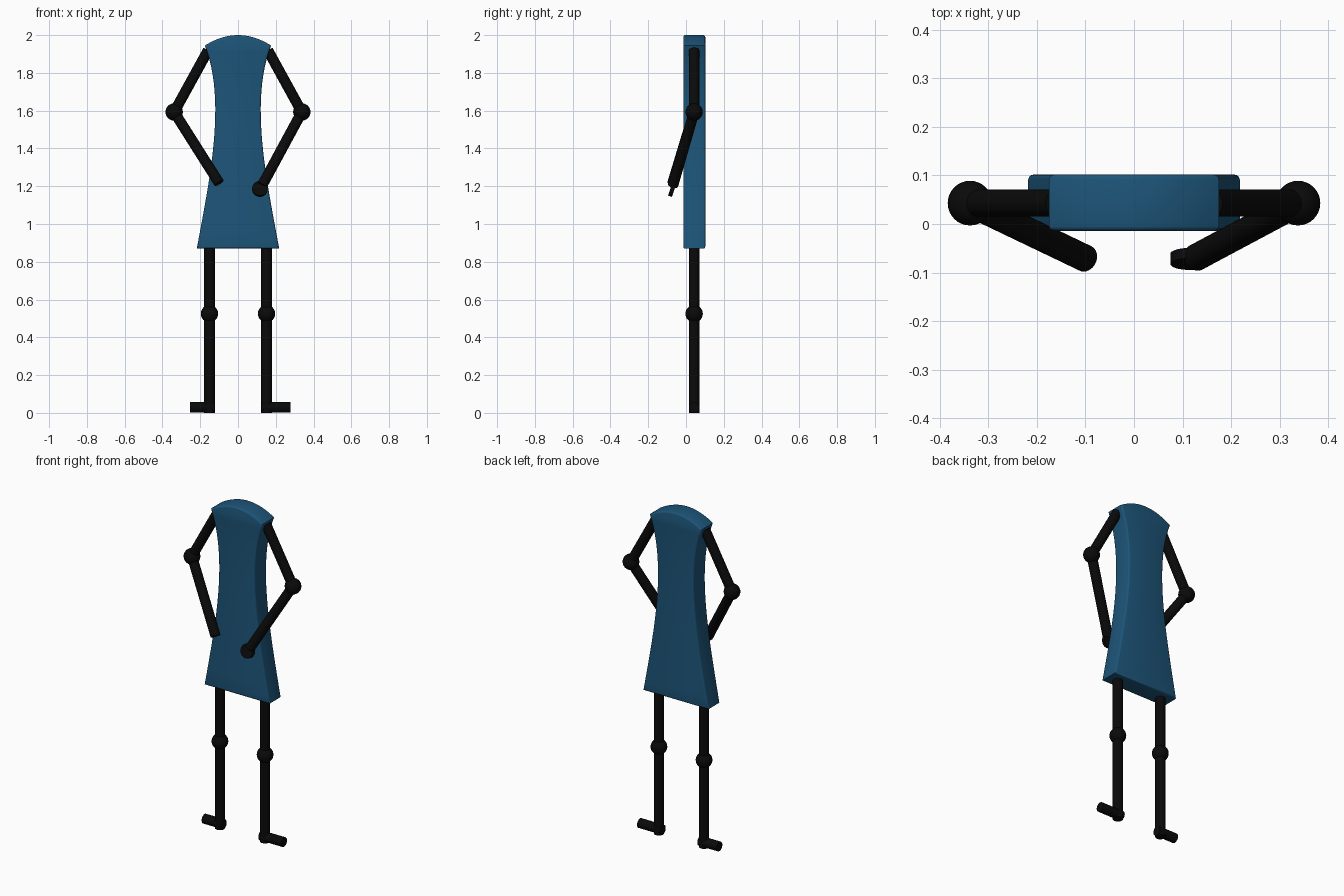
import bpy, bmesh, math
from mathutils import Vector

if "Cube" in bpy.data.objects:
    bpy.data.objects.remove(bpy.data.objects["Cube"])


def material(name, rgb):
    m = bpy.data.materials.new(name)
    m.diffuse_color = (*rgb, 1)
    m.use_nodes = True
    m.node_tree.nodes["Principled BSDF"].inputs["Base Color"].default_value = m.diffuse_color
    return m


BLUE = material("blue", (0.012, 0.09, 0.19))
BLACK = material("black", (0.003, 0.003, 0.003))
YC = 0.043      # depth of the limbs' plane
R = 0.028       # limb radius


def finish(obj, name, mat):
    obj.name = name
    obj.data.materials.append(mat)
    bpy.ops.object.select_all(action='DESELECT')
    obj.select_set(True)
    bpy.context.view_layer.objects.active = obj
    bpy.ops.object.shade_smooth_by_angle(angle=math.radians(35))


def rod(name, a, b, r=R):
    a, b = Vector(a), Vector(b)
    bpy.ops.mesh.primitive_cylinder_add(
        vertices=32, radius=r, depth=(b - a).length, location=(a + b) / 2,
        rotation=(b - a).to_track_quat('Z', 'Y').to_euler())
    finish(bpy.context.object, name, BLACK)


def ball(name, p, r=0.046):
    bpy.ops.mesh.primitive_uv_sphere_add(segments=32, ring_count=16, radius=r, location=p)
    finish(bpy.context.object, name, BLACK)


def bezier(p, t):
    s = 1 - t
    w = (s**3, 3 * s * s * t, 3 * s * t * t, t**3)
    return tuple(sum(w[i] * p[i][k] for i in range(4)) for k in (0, 1))


# Body: flared, waisted outline with a domed top, extruded in depth
side = [bezier([(0.218, 0.87), (0.148, 1.25), (0.062, 1.65), (0.175, 1.945)], i / 24)
        for i in range(25)]
dome = [(0.175 * (1 - i / 10), 2 - 0.055 * (1 - i / 10)**2) for i in range(1, 20)]
outline = side + dome + [(-x, z) for x, z in reversed(side)]
bm = bmesh.new()
face = bm.faces.new([bm.verts.new((x, -0.014, z)) for x, z in outline])
ext = bmesh.ops.extrude_face_region(bm, geom=[face], use_keep_orig=True)
bmesh.ops.translate(bm, vec=(0, 0.116, 0),
                    verts=[g for g in ext["geom"] if isinstance(g, bmesh.types.BMVert)])
bmesh.ops.recalc_face_normals(bm, faces=bm.faces)
rim = [e for e in bm.edges if abs(e.verts[0].co.y - e.verts[1].co.y) < 1e-5]
bmesh.ops.bevel(bm, geom=rim, offset=0.01, segments=3, profile=0.5, affect='EDGES')
mesh = bpy.data.meshes.new("body")
bm.to_mesh(mesh)
bm.free()
body = bpy.data.objects.new("body", mesh)
bpy.context.collection.objects.link(body)
finish(body, "body", BLUE)

# Limbs: wrists and toes differ from side to side
for s, label, wrist, toe in ((-1, "right", (-0.10, -0.071, 1.217), 0.254),
                             (1, "left", (0.128, -0.069, 1.205), 0.278)):
    elbow = (s * 0.338, YC, 1.593)
    rod(label + "_upper_arm", (s * 0.158, YC, 1.92), elbow)
    ball(label + "_elbow", elbow)
    rod(label + "_forearm", elbow, wrist)
    rod(label + "_leg", (s * 0.151, YC, 0), (s * 0.151, YC, 0.9))
    ball(label + "_knee", (s * 0.151, YC, 0.525))
    rod(label + "_foot", (s * 0.125, YC, 0.029), (s * toe, YC, 0.029))

# Disc hand on one arm only
hand = Vector((0.116, -0.072, 1.186))
normal = Vector((0, -0.95, 0.3)).normalized()
rod("left_hand", hand - normal * 0.011, hand + normal * 0.011, 0.041)
